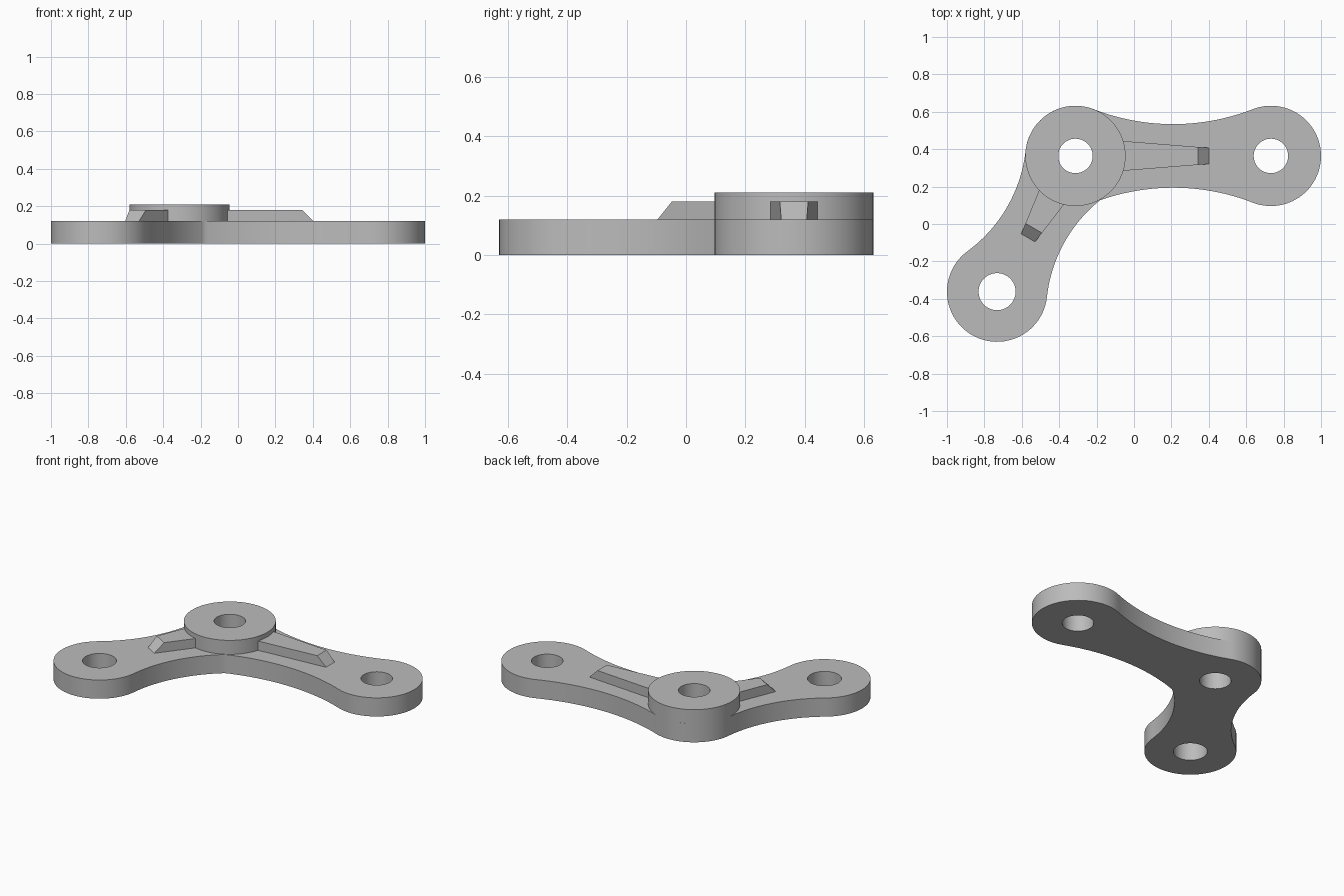
import bpy, bmesh
from math import acos, atan2, cos, sin, pi, radians, tau
from mathutils import Vector
from mathutils.geometry import intersect_sphere_sphere_2d

cube = bpy.data.objects.get("Cube")
if cube:
    bpy.data.objects.remove(cube, do_unlink=True)

R = 0.268                     # radius of hub and both eyes
HUB = Vector((-0.313, 0.364))
PLATE, COLLAR, RIB = 0.12, 0.21, 0.18

grey = bpy.data.materials.new("plain grey")
grey.use_nodes = True
colour = (0.5, 0.5, 0.5, 1)
grey.diffuse_color = colour
grey.node_tree.nodes["Principled BSDF"].inputs["Base Color"].default_value = colour


def polar(angle, length):
    return Vector((cos(angle), sin(angle))) * length


def arc(centre, radius, a, b, n=48):
    """Points from angle a towards b, without the last one."""
    return [centre + polar(a + (b - a) * i / n, radius) for i in range(n)]


def circle(centre, radius):
    return arc(centre, radius, 0, tau, 96)


def finish(name, mesh):
    mesh.materials.clear()
    mesh.materials.append(grey)
    obj = bpy.data.objects.new(name, mesh)
    bpy.context.collection.objects.link(obj)
    bpy.ops.object.select_all(action='DESELECT')
    obj.select_set(True)
    bpy.context.view_layer.objects.active = obj
    bpy.ops.object.shade_smooth_by_angle(angle=radians(30))
    return obj


def slab(name, loops, z0, z1):
    """Extrude an outline with holes from z0 to z1."""
    curve = bpy.data.curves.new(name + "_outline", 'CURVE')
    curve.dimensions, curve.fill_mode = '2D', 'BOTH'
    curve.extrude = (z1 - z0) / 2
    for loop in loops:
        spline = curve.splines.new('POLY')
        spline.points.add(len(loop) - 1)
        for point, p in zip(spline.points, loop):
            point.co = (p.x, p.y, 0, 1)
        spline.use_cyclic_u = True
    temp = bpy.data.objects.new(name + "_outline", curve)
    bpy.context.collection.objects.link(temp)
    graph = bpy.context.evaluated_depsgraph_get()
    mesh = bpy.data.meshes.new_from_object(temp.evaluated_get(graph))
    bpy.data.objects.remove(temp)
    bm = bmesh.new()
    bm.from_mesh(mesh)
    bmesh.ops.remove_doubles(bm, verts=bm.verts, dist=1e-5)
    bmesh.ops.recalc_face_normals(bm, faces=bm.faces)
    bmesh.ops.translate(bm, verts=bm.verts, vec=(0, 0, (z0 + z1) / 2))
    bm.to_mesh(mesh)
    bm.free()
    mesh.name = name
    return finish(name, mesh)


class Arm:
    """A waisted link from the hub, its flanks tangent to both round ends."""
    def __init__(self, angle, length, waist):
        self.a = angle
        self.r = ((length / 2) ** 2 + waist ** 2 - R ** 2) / (2 * (R - waist))
        self.t = acos(length / 2 / (R + self.r))
        self.eye = HUB + polar(angle, length)
        middle = HUB + polar(angle, length / 2)
        side = polar(angle + pi / 2, waist + self.r)
        self.left, self.right = middle + side, middle - side

    def round_end(self):
        return arc(self.eye, R, self.a - pi + self.t, self.a + pi - self.t)


long_arm = Arm(0, 1.045, 0.17)
short_arm = Arm(radians(240), 0.838, 0.18)

# Inner corner where the two facing flanks meet
hits = intersect_sphere_sphere_2d(short_arm.left, short_arm.r, long_arm.right, long_arm.r)
corner = min(hits, key=lambda p: (p - HUB).length)


def angle_of(v):
    return atan2(v.y, v.x)


la, lt, sa, st = long_arm.a, long_arm.t, short_arm.a, short_arm.t
s_from = sa - st
s_to = s_from - (s_from - angle_of(corner - short_arm.left)) % tau
l_from = la + lt + (angle_of(corner - long_arm.right) - la - lt) % tau

outline = (long_arm.round_end()
           + arc(long_arm.left, long_arm.r, la - lt, la - pi + lt)
           + arc(HUB, R, la + lt, sa - st)
           + arc(short_arm.right, short_arm.r, sa + pi - st, sa + st)
           + short_arm.round_end()
           + arc(short_arm.left, short_arm.r, s_from, s_to)
           + arc(long_arm.right, long_arm.r, l_from, la + lt))

# Flat bent link plate with three holes
slab("link_plate", [outline, circle(HUB, 0.092), circle(long_arm.eye, 0.092),
                    circle(short_arm.eye, 0.099)], 0, PLATE)

# Raised collar round the hub hole
slab("hub_collar", [circle(HUB, R), circle(HUB, 0.092)], PLATE, COLLAR)


def rib(name, angle, end):
    """Tapered stiffener with a sloped tip, rooted inside the collar."""
    start, slope = 0.2, 0.06
    root, tip = 0.084, 0.043
    along, across = polar(angle, 1), polar(angle + pi / 2, 1)
    bm = bmesh.new()
    for d, z in ((start, PLATE), (end, PLATE), (end - slope, RIB), (start, RIB)):
        half = root + (tip - root) * (d - start) / (end - start)
        for s in (-1, 1):
            p = HUB + along * d + across * half * s
            bm.verts.new((p.x, p.y, z))
    bmesh.ops.convex_hull(bm, input=bm.verts)
    bmesh.ops.dissolve_limit(bm, angle_limit=0.01, verts=bm.verts, edges=bm.edges)
    bmesh.ops.recalc_face_normals(bm, faces=bm.faces)
    mesh = bpy.data.meshes.new(name)
    bm.to_mesh(mesh)
    bm.free()
    finish(name, mesh)


rib("long_arm_rib", la, 0.715)
rib("short_arm_rib", sa, 0.506)
